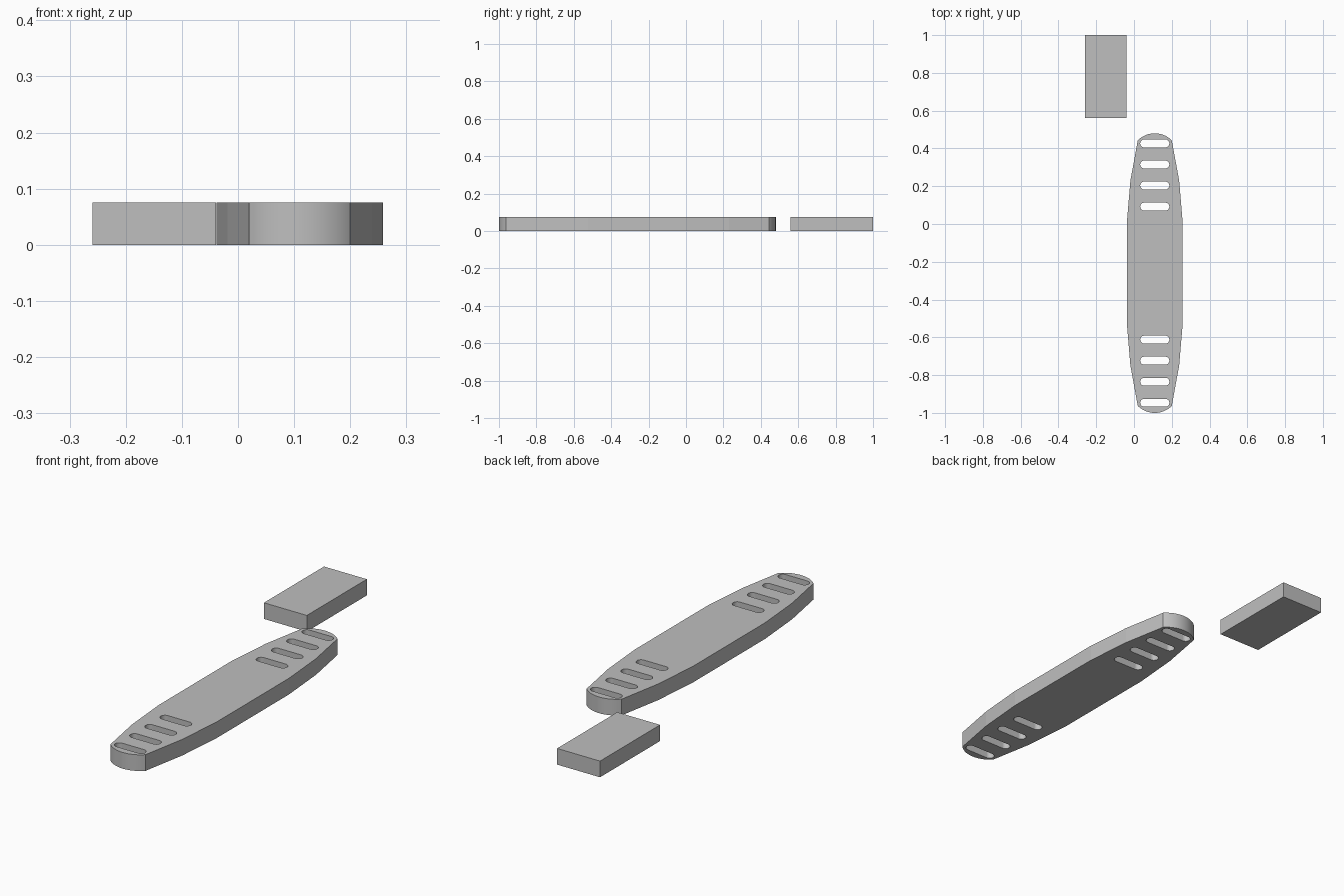
import bpy
import bmesh
from math import sin, cos, pi, asin, radians

cube = bpy.data.objects.get("Cube")
if cube:
    bpy.data.objects.remove(cube, do_unlink=True)

THICK = 0.075
CX, CY = 0.11, -0.26

grey = bpy.data.materials.new("plain grey")
grey.use_nodes = True
colour = (0.52, 0.52, 0.52, 1)
grey.diffuse_color = colour
grey.node_tree.nodes["Principled BSDF"].inputs["Base Color"].default_value = colour


def arc(cx, cy, r, start, end, steps):
    angles = [start + (end - start) * i / steps for i in range(steps + 1)]
    return [(cx + r * cos(a), cy + r * sin(a)) for a in angles]


def plate(name, loops, location):
    """Flat plate from an outline and optional hole loops, standing on the ground."""
    curve = bpy.data.curves.new(name, "CURVE")
    curve.dimensions = "2D"
    curve.fill_mode = "BOTH"
    curve.extrude = THICK / 2
    for loop in loops:
        spline = curve.splines.new("POLY")
        spline.points.add(len(loop) - 1)
        for point, (x, y) in zip(spline.points, loop):
            point.co = (x, y, 0, 1)
        spline.use_cyclic_u = True
    obj = bpy.data.objects.new(name, curve)
    bpy.context.collection.objects.link(obj)
    obj.location = (*location, THICK / 2)
    bpy.ops.object.select_all(action="DESELECT")
    obj.select_set(True)
    bpy.context.view_layer.objects.active = obj
    bpy.ops.object.convert(target="MESH")
    obj = bpy.context.object

    # Weld the caps to the walls
    bm = bmesh.new()
    bm.from_mesh(obj.data)
    bmesh.ops.remove_doubles(bm, verts=bm.verts, dist=0.00005)
    bmesh.ops.recalc_face_normals(bm, faces=bm.faces)
    bm.to_mesh(obj.data)
    bm.free()
    obj.data.materials.clear()
    obj.data.materials.append(grey)
    bpy.ops.object.shade_smooth_by_angle(angle=radians(4.5))
    return obj


# Strap outline: faceted tapering sides and a rounded tip, repeated by half turn
half_chord, shoulder, tip = 0.09, 0.703, 0.74
rise = tip - shoulder
radius = (half_chord ** 2 + rise ** 2) / (2 * rise)
spread = asin(half_chord / radius)
half = [(0.148, 0.265), (0.129, 0.49)]
half += arc(0, tip - radius, radius, pi / 2 - spread, pi / 2 + spread, 32)
half += [(-0.129, 0.49), (-0.148, 0.265)]
outline = half + [(-x, -y) for x, y in half]


# Rounded slots, four at each end
def slot(y, r=0.021, reach=0.056):
    return (arc(reach, y, r, -pi / 2, pi / 2, 48)
            + arc(-reach, y, r, pi / 2, 3 * pi / 2, 48))


slots = [slot(side * (0.352 + 0.1115 * i)) for side in (-1, 1) for i in range(4)]
plate("slotted_strap", [outline] + slots, (CX, CY))

# Separate rectangular block
w, d = 0.11, 0.22
plate("block", [[(-w, -d), (w, -d), (w, d), (-w, d)]], (-0.149, 0.78))
